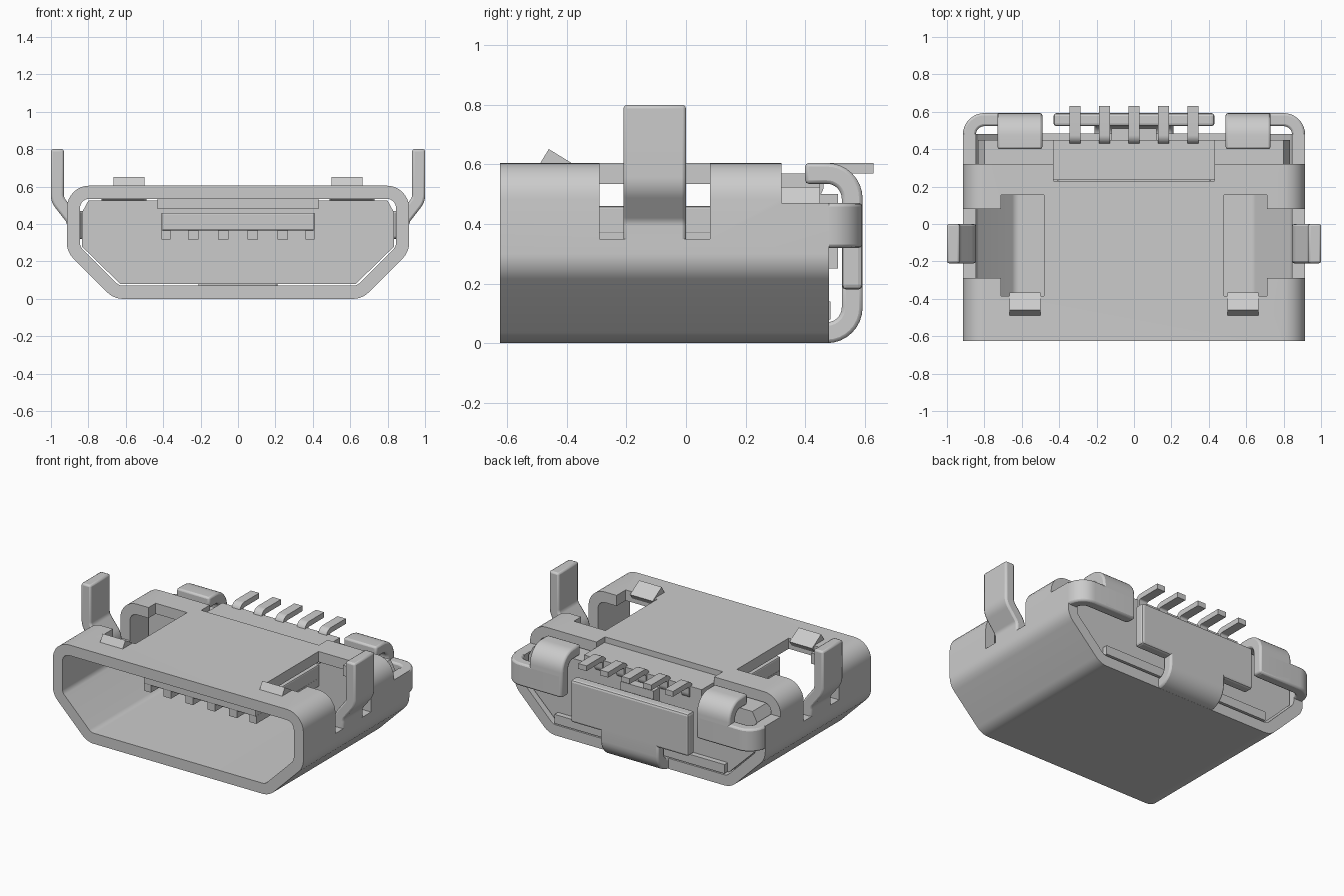
import bpy, bmesh, math
from mathutils import Vector

if "Cube" in bpy.data.objects:
    bpy.data.objects.remove(bpy.data.objects["Cube"])

T = 0.07  # sheet metal thickness


def finish(name, bm, bevel=0.0):
    bmesh.ops.recalc_face_normals(bm, faces=bm.faces)
    me = bpy.data.meshes.new(name)
    bm.to_mesh(me)
    bm.free()
    ob = bpy.data.objects.new(name, me)
    bpy.context.collection.objects.link(ob)
    if bevel:
        m = ob.modifiers.new("bevel", 'BEVEL')
        m.width, m.segments, m.limit_method = bevel, 2, 'ANGLE'
    return ob


def smooth(ob):
    bpy.ops.object.select_all(action='DESELECT')
    ob.select_set(True)
    bpy.context.view_layer.objects.active = ob
    bpy.ops.object.shade_smooth_by_angle(angle=math.radians(35))


def fillet(pts, r, closed):
    """Round the corners of a 2D path."""
    pts = [Vector(p) for p in pts]
    n, out = len(pts), []
    for i, p in enumerate(pts):
        if not closed and i in (0, n - 1):
            out.append(p)
            continue
        a, b = (pts[i - 1] - p).normalized(), (pts[(i + 1) % n] - p).normalized()
        half = a.angle(b) / 2
        d = r / math.tan(half)
        c = p + (a + b).normalized() * (r / math.sin(half))
        v0, v1 = p + a * d - c, p + b * d - c
        ang = v0.angle_signed(v1)
        for k in range(9):
            t = -ang * k / 8
            out.append(c + Vector((v0.x * math.cos(t) - v0.y * math.sin(t),
                                   v0.x * math.sin(t) + v0.y * math.cos(t))))
    return out


def bent(name, pts, r, lo, hi, to3d, t=T, closed=False, bevel=0.012):
    """Bent sheet: thick 2D path extruded from lo to hi."""
    path = fillet(pts, r, closed)
    n, bm, rings = len(path), bmesh.new(), []
    for i, p in enumerate(path):
        prev = path[i - 1] if closed or i else p
        nxt = path[(i + 1) % n] if closed or i < n - 1 else p
        d = (nxt - prev).normalized()
        nrm = Vector((-d.y, d.x)) * t / 2
        rings.append([bm.verts.new(to3d(q.x, q.y, w)) for q, w in
                      ((p + nrm, lo), (p - nrm, lo), (p - nrm, hi), (p + nrm, hi))])
    for i in range(n if closed else n - 1):
        a, b = rings[i], rings[(i + 1) % n]
        for k in range(4):
            bm.faces.new((a[k], a[(k + 1) % 4], b[(k + 1) % 4], b[k]))
    if not closed:
        bm.faces.new(rings[0])
        bm.faces.new(rings[-1])
    ob = finish(name, bm, bevel)
    smooth(ob)
    return ob


def box(name, x, y, z, bevel=0.0):
    bm = bmesh.new()
    bmesh.ops.create_cube(bm, size=1)
    for v in bm.verts:
        v.co = [(a + b) / 2 + c * (b - a) for c, (a, b) in zip(v.co, (x, y, z))]
    return finish(name, bm, bevel)


def cut(ob, x, y, z):
    c = box("cutter", x, y, z)
    c.hide_render = True
    m = ob.modifiers.new("cut", 'BOOLEAN')
    m.operation, m.solver, m.object = 'DIFFERENCE', 'EXACT', c
    bpy.context.view_layer.objects.active = ob
    bpy.ops.object.modifier_apply(modifier=m.name)
    bpy.data.objects.remove(c)


def xz(u, v, w): return (u, w, v)
def yz(u, v, w): return (w, u, v)
def xy(u, v, w): return (u, v, w)


# metal shell: closed rounded outline with openings
shell = bent("shell", [(-.65, .035), (.65, .035), (.88, .265), (.88, .57),
                       (-.88, .57), (-.88, .265)], 0.085, -.625, .48, xz,
             closed=True, bevel=0)
for s in (-1, 1):
    def sx(a, b): return tuple(sorted((s * a, s * b)))
    cut(shell, sx(.48, .71), (-.385, .155), (.4, .8))
    cut(shell, sx(.6, 1.1), (-.29, .08), (.35, .8))
cut(shell, (-.43, .43), (.23, .7), (.48, .8))
cut(shell, (-1.1, 1.1), (.32, .7), (.47, .8))
smooth(shell)

for s, side in ((1, "right"), (-1, "left")):
    def sx(a, b): return tuple(sorted((s * a, s * b)))
    # solder ear rising from the side wall
    bent("ear_" + side, [(s * .88, .3), (s * .88, .42), (s * .966, .53), (s * .966, .8)],
         .08, -.21, 0, xz)
    # side wing wrapped around the back, and its tab folded over the top
    bent("back_wing_" + side, [(s * .88, .44), (s * .88, .558), (s * .5, .558)],
         .08, .32, .47, xy)
    bent("back_tab_" + side, [(.558, .322), (.558, .57), (.4, .57)],
         .085, *sx(.49, .73), yz)
    # latch spring
    bent("latch_" + side, [(-.475, .628), (-.38, .57)], .01, *sx(.5, .665), yz,
         t=.055, bevel=0)

# rear flap folded up from the floor
bent("rear_flap_neck", [(.45, .035), (.558, .035), (.558, .22)], .085, -.21, .21, yz)
box("rear_flap", (-.43, .43), (.523, .593), (.18, .46), .015)

# plastic insert: rear wall, top block and tongue
bm = bmesh.new()
half = [(.63, .08), (.835, .28), (.835, .46), (.8, .525)]
outline = half + [(-x, z) for x, z in reversed(half)]
face = bm.faces.new([bm.verts.new((x, .26, z)) for x, z in outline])
ext = bmesh.ops.extrude_face_region(bm, geom=[face], use_keep_orig=True)
bmesh.ops.translate(bm, verts=[g for g in ext["geom"] if isinstance(g, bmesh.types.BMVert)],
                    vec=(0, .19, 0))
finish("insert_body", bm)
box("insert_top", (-.43, .43), (.235, .45), (.48, .57))
box("insert_rear_boss", (-.12, .12), (.44, .51), (.25, .5))
box("insert_foot", (-.62, .62), (.4, .485), (.08, .14))
box("tongue", (-.41, .41), (-.4, .3), (.365, .46), .008)

# ribs under the tongue
for i, x in enumerate((-.385, -.24, -.08, .08, .24, .385)):
    w = .025 if abs(x) > .3 else .028
    box("tongue_rib_%d" % i, (x - w, x + w), (-.395, .3), (.318, .37))

# contact pins
for i in range(5):
    x = (i - 2) * .158
    bent("pin_%d" % i, [(.36, .5), (.445, .5), (.445, .587), (.63, .587)],
         .03, x - .03, x + .03, yz, t=.035, bevel=0)
